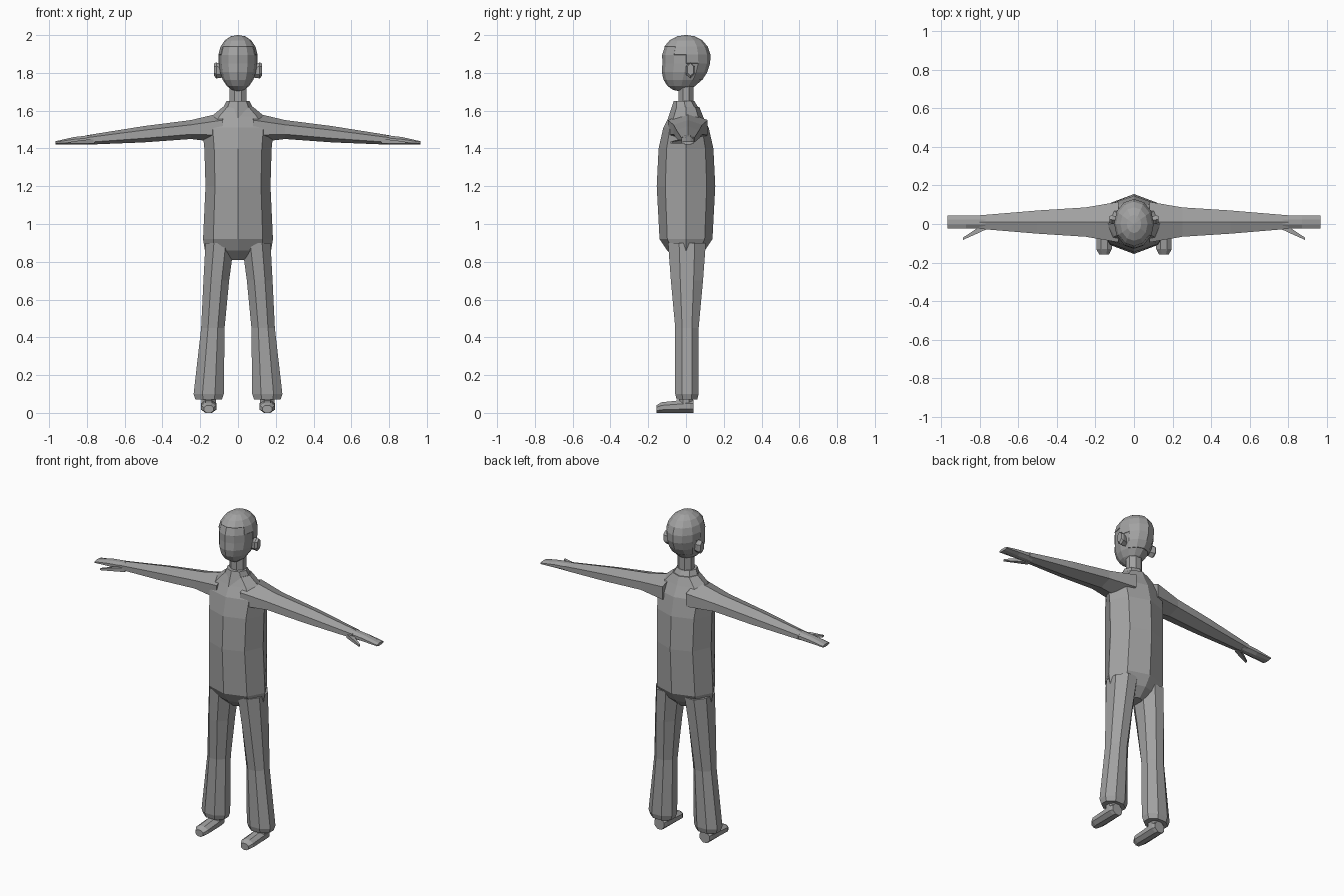
import bpy, bmesh, math

cube = bpy.data.objects.get("Cube")
if cube:
    bpy.data.objects.remove(cube, do_unlink=True)

grey = bpy.data.materials.new("plain grey")
grey.use_nodes = True
colour = (.36, .36, .36, 1)
grey.diffuse_color = colour
shader = next(node for node in grey.node_tree.nodes if node.type == 'BSDF_PRINCIPLED')
shader.inputs["Base Color"].default_value = colour

PLACE = {'x': lambda along, a, b: (along, a, b),
         'y': lambda along, a, b: (a, along, b),
         'z': lambda along, a, b: (a, b, along)}


def finish(name, bm, mirror=False):
    """Turn a bmesh into a grey object, mirrored across x if wanted."""
    bmesh.ops.recalc_face_normals(bm, faces=bm.faces)
    mesh = bpy.data.meshes.new(name)
    bm.to_mesh(mesh)
    bm.free()
    mesh.materials.append(grey)
    part = bpy.data.objects.new(name, mesh)
    bpy.context.collection.objects.link(part)
    if mirror:
        part.modifiers.new("Mirror", 'MIRROR')


def loft(axis, sides, rings, flat=False):
    """Skin rings (position, centre a, centre b, radius a, radius b) along an axis."""
    bm = bmesh.new()
    turn = math.pi / sides if flat else 0
    angles = [math.tau * i / sides + math.pi / 2 + turn for i in range(sides)]
    wide = max(abs(math.cos(angle)) for angle in angles)
    tall = max(abs(math.sin(angle)) for angle in angles)
    loops = []
    for along, a, b, radius_a, radius_b in rings:
        loops.append([bm.verts.new(PLACE[axis](
            along,
            a + radius_a * math.cos(angle) / wide,
            b + radius_b * math.sin(angle) / tall)) for angle in angles])
    for low, high in zip(loops, loops[1:]):
        for i in range(sides):
            bm.faces.new((low[i - 1], low[i], high[i], high[i - 1]))
    bm.faces.new(loops[0])
    bm.faces.new(loops[-1])
    return bm


# Jumper body from hem to shoulders: height, half width, half depth
body_profile = [(.81, .04, .05), (.86, .175, .1), (.92, .185, .14), (1.2, .172, .155),
                (1.4, .178, .145), (1.51, .19, .12), (1.57, .14, .09), (1.62, .08, .07)]
finish("jumper_body", loft('z', 8, [(z, 0, 0, width, depth) for z, width, depth in body_profile]))

# Collar with a front point
collar = loft('z', 8, [(1.6, 0, 0, .085, .075), (1.65, 0, -.01, .062, .055)])
point = min(collar.verts, key=lambda vert: vert.co.y)
point.co.z -= .04
point.co.y -= .02
finish("collar", collar)

# Neck
finish("neck", loft('z', 8, [(z, 0, 0, .046, .04) for z in (1.6, 1.74)], flat=True))

# Sleeves: distance out, height, half depth, half thickness
arm_profile = [(.08, 1.51, .105, .08), (.25, 1.5, .076, .05),
               (.5, 1.475, .06, .043), (.8, 1.445, .035, .025)]
finish("arm", loft('x', 6, [(x, .01, z, depth, thick) for x, z, depth, thick in arm_profile]), mirror=True)

# Flat hands and thumbs
hand_profile = [(.77, 1.447, .025), (.87, 1.44, .02), (.967, 1.43, .008)]
finish("hand", loft('x', 8, [(x, .01, z, .033, thick) for x, z, thick in hand_profile], flat=True), mirror=True)
finish("thumb", loft('x', 4, [(.76, -.01, 1.437, .015, .012), (.82, -.04, 1.435, .013, .01),
                              (.887, -.077, 1.43, .006, .005)], flat=True), mirror=True)

# Trouser legs with turned-in cuffs: height, distance out, half width, half depth
leg_profile = [(.07, .155, .07, .054), (.1, .155, .08, .062), (.45, .133, .062, .062),
               (.7, .115, .068, .085), (.9, .096, .076, .1)]
finish("trouser_leg", loft('z', 8, [(z, x, .005, width, depth) for z, x, width, depth in leg_profile],
                           flat=True), mirror=True)

# Shoes resting on the ground, and ankles
shoe_profile = [(-.157, .026, .02), (-.13, .04, .028), (.02, .04, .036), (.04, .033, .034)]
finish("shoe", loft('y', 8, [(y, .155, half, width, half) for y, width, half in shoe_profile],
                    flat=True), mirror=True)
finish("ankle", loft('z', 8, [(z, .155, 0, .038, .038) for z in (.04, .1)], flat=True), mirror=True)

# Head: a sphere with a fuller crown and a chin pushed forward
head = bmesh.new()
bmesh.ops.create_uvsphere(head, u_segments=12, v_segments=10, radius=1)
for vert in head.verts:
    x, y, z = vert.co
    crown, jaw = max(z, 0), max(-z, 0)
    fuller = 1 + crown / 5
    vert.co = (x * fuller / 10, y * fuller / 8 - jaw * .03, 1.85 + z * .148)


# Slightly raised hair on the crown, temples and back of the head
def is_hair(face):
    spot = face.calc_center_median()
    return spot.z > 1.92 or (spot.y > -.03 and spot.z > 1.86) or (spot.y > .03 and spot.z > 1.78)


bmesh.ops.inset_region(head, faces=[face for face in head.faces if is_hair(face)],
                       thickness=.002, depth=.003)
finish("head", head)

# Ears
finish("ear", loft('x', 6, [(.08, .02, 1.81, .015, .035), (.115, .022, 1.813, .023, .042),
                            (.127, .024, 1.817, .017, .033)]), mirror=True)
